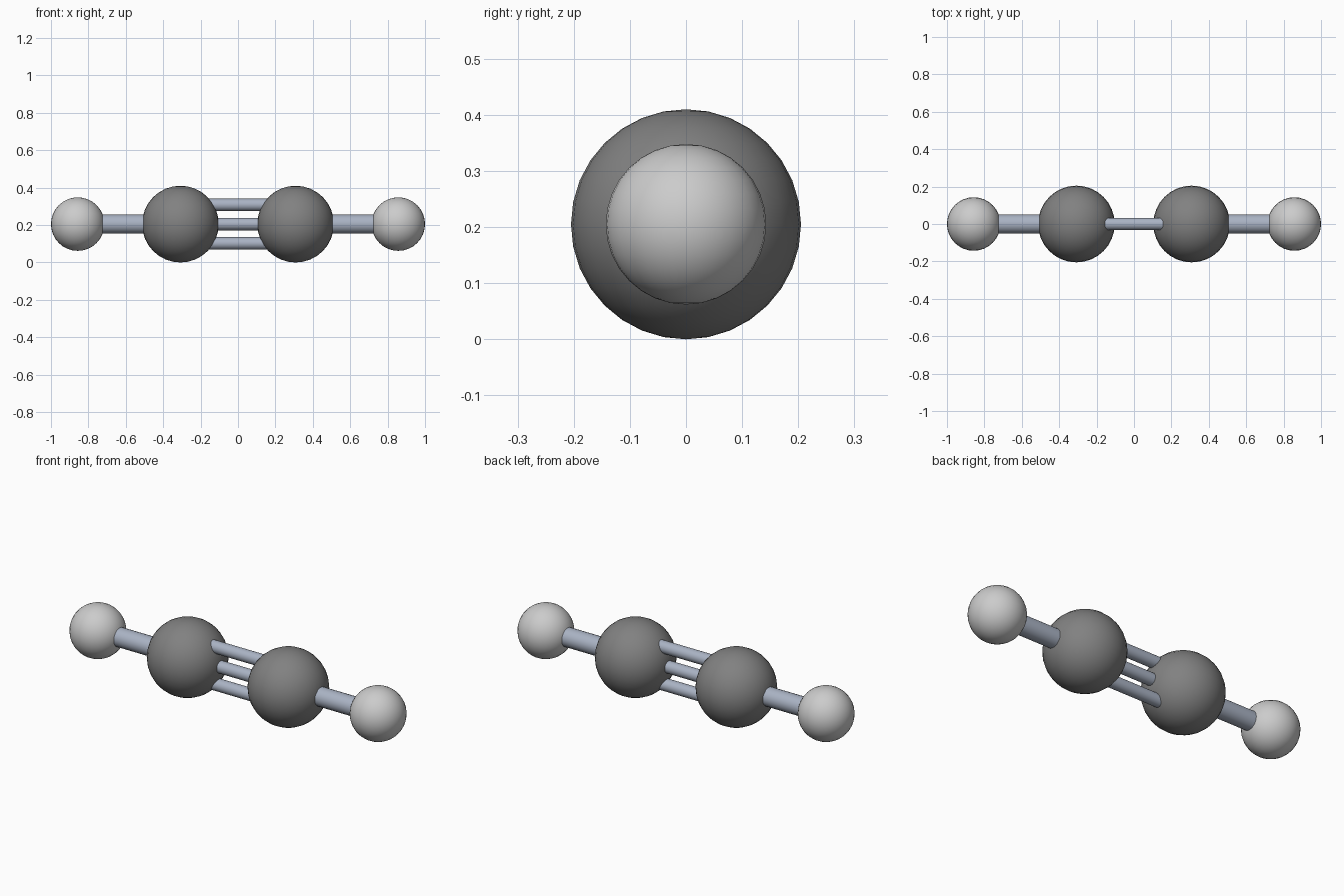
import bpy
import math

if "Cube" in bpy.data.objects:
    bpy.data.objects.remove(bpy.data.objects["Cube"])

R_C, R_H = 0.205, 0.143
X_C, X_H = 0.308, 1 - 0.143
Z = R_C


def material(name, rgb):
    m = bpy.data.materials.new(name)
    m.diffuse_color = (*rgb, 1)
    m.use_nodes = True
    m.node_tree.nodes["Principled BSDF"].inputs["Base Color"].default_value = m.diffuse_color
    return m


carbon_mat = material("dark_grey", (0.22, 0.22, 0.22))
hydrogen_mat = material("light_grey", (0.55, 0.55, 0.55))
bond_mat = material("blue_grey", (0.40, 0.45, 0.55))


def finish(name, mat):
    ob = bpy.context.object
    ob.name = name
    ob.data.materials.append(mat)
    bpy.ops.object.shade_smooth_by_angle(angle=math.radians(40))


def atom(name, x, radius, mat):
    bpy.ops.mesh.primitive_uv_sphere_add(segments=32, ring_count=16, radius=radius, location=(x, 0, Z))
    finish(name, mat)


def bond(name, x0, x1, z, radius):
    bpy.ops.mesh.primitive_cylinder_add(vertices=24, radius=radius, depth=abs(x1 - x0),
                                        location=((x0 + x1) / 2, 0, z),
                                        rotation=(0, math.pi / 2, 0))
    finish(name, bond_mat)


# atoms and single bonds, mirrored left and right
for side, s in (("left", -1), ("right", 1)):
    atom("carbon_atom_" + side, s * X_C, R_C, carbon_mat)
    atom("hydrogen_atom_" + side, s * X_H, R_H, hydrogen_mat)
    bond("single_bond_" + side, s * X_C, s * X_H, Z, 0.051)

# triple bond between the carbon atoms
for part, dz in (("lower", -0.103), ("middle", 0), ("upper", 0.103)):
    bond("triple_bond_" + part, -X_C, X_C, Z + dz, 0.033)
